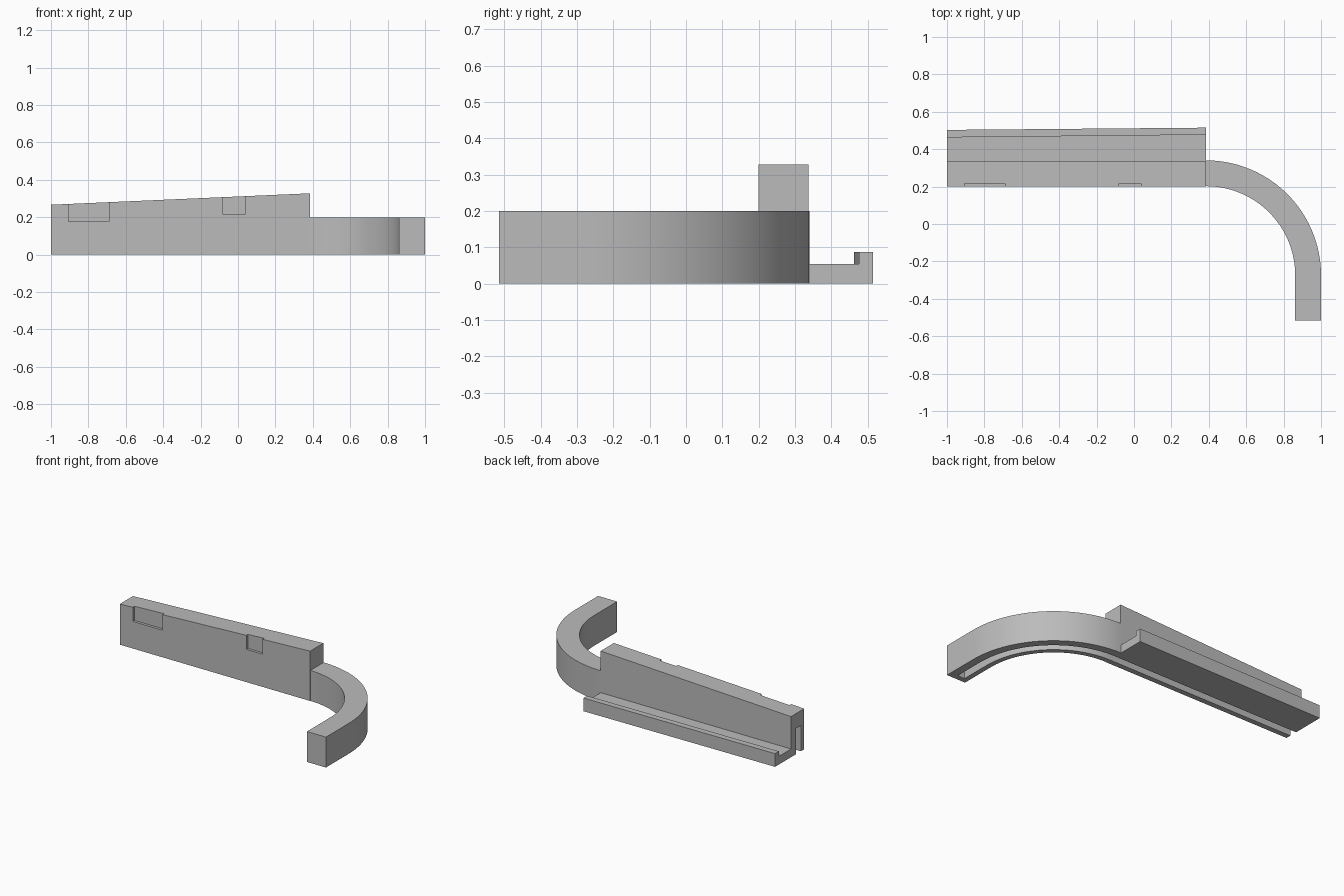
import bpy, bmesh
from math import sin, cos, pi
from mathutils import Vector

cube = bpy.data.objects.get("Cube")
if cube:
    bpy.data.objects.remove(cube)

grey = bpy.data.materials.new("plain grey")
grey.use_nodes = True
grey.diffuse_color = (0.5, 0.5, 0.5, 1)
grey.node_tree.nodes["Principled BSDF"].inputs["Base Color"].default_value = (0.5, 0.5, 0.5, 1)


def prism(name, outline, offset):
    """Extrude a closed 3D outline along an offset."""
    bm = bmesh.new()
    face = bm.faces.new([bm.verts.new(p) for p in outline])
    new = bmesh.ops.extrude_face_region(bm, geom=[face])["geom"]
    bmesh.ops.translate(bm, vec=Vector(offset),
                        verts=[v for v in new if isinstance(v, bmesh.types.BMVert)])
    bmesh.ops.recalc_face_normals(bm, faces=bm.faces)
    mesh = bpy.data.meshes.new(name)
    bm.to_mesh(mesh)
    bm.free()
    mesh.materials.append(grey)
    ob = bpy.data.objects.new(name, mesh)
    bpy.context.collection.objects.link(ob)
    return ob


def box(name, x0, x1, y0, y1, z0, z1):
    return prism(name, [(x0, y0, z0), (x1, y0, z0), (x1, y1, z0), (x0, y1, z0)], (0, 0, z1 - z0))


def select(ob):
    bpy.ops.object.select_all(action="DESELECT")
    ob.select_set(True)
    bpy.context.view_layer.objects.active = ob


def cut(ob, cutter):
    cutter.hide_render = True
    mod = ob.modifiers.new("cut", "BOOLEAN")
    mod.operation, mod.solver, mod.object = "DIFFERENCE", "EXACT", cutter
    select(ob)
    bpy.ops.object.modifier_apply(modifier=mod.name)


JOIN, CY, STEPS = 0.385, -0.275, 40     # bend start, bend centre, bend segments


def bent_strip(name, r_in, r_out, start, end, z0, z1):
    """Strip that runs along x, turns a quarter circle and runs towards the front."""
    def edge(r):
        arc = [(JOIN + r * sin(a), CY + r * cos(a), z0)
               for a in (i * pi / 2 / STEPS for i in range(STEPS + 1))]
        lead = [(start, CY + r, z0)] if start < JOIN else []
        return lead + arc + [(JOIN + r, end, z0)]
    return prism(name, edge(r_out) + edge(r_in)[::-1], (0, 0, z1 - z0))


# Tall tapered wall and the lower bent arm
wall = prism("tapered_wall", [(-1, 0.2, 0), (JOIN, 0.2, 0), (JOIN, 0.2, 0.328), (-1, 0.2, 0.267)],
             (0, 0.137, 0))
arm = bent_strip("bent_arm", 0.477, 0.615, JOIN, -0.515, 0, 0.2)

# Groove under the wall and the arm, closed at the arm tip
groove = bent_strip("groove_cutter", 0.51, 0.562, -1.1, -0.48, -0.1, 0.17)
cut(wall, groove)
cut(arm, groove)

# Shallow pockets in the front of the wall
pockets = [box("pocket_cutter", x0, x1, 0.1, 0.217, z, 0.5)
           for x0, x1, z in ((-0.905, -0.69, 0.178), (-0.08, 0.038, 0.215))]
for pocket in pockets:
    cut(wall, pocket)
for helper in [groove] + pockets:
    bpy.data.objects.remove(helper)

# Shelf behind the wall with a slightly slanted upright lip
shelf = prism("back_shelf", [(-1, 0.337, 0), (JOIN, 0.337, 0), (JOIN, 0.477, 0), (-1, 0.463, 0)],
              (0, 0, 0.054))
lip = prism("shelf_lip", [(-1, 0.463, 0), (JOIN, 0.477, 0), (JOIN, 0.515, 0), (-1, 0.503, 0)],
            (0, 0, 0.087))

select(arm)
bpy.ops.object.shade_smooth_by_angle(angle=0.5)
